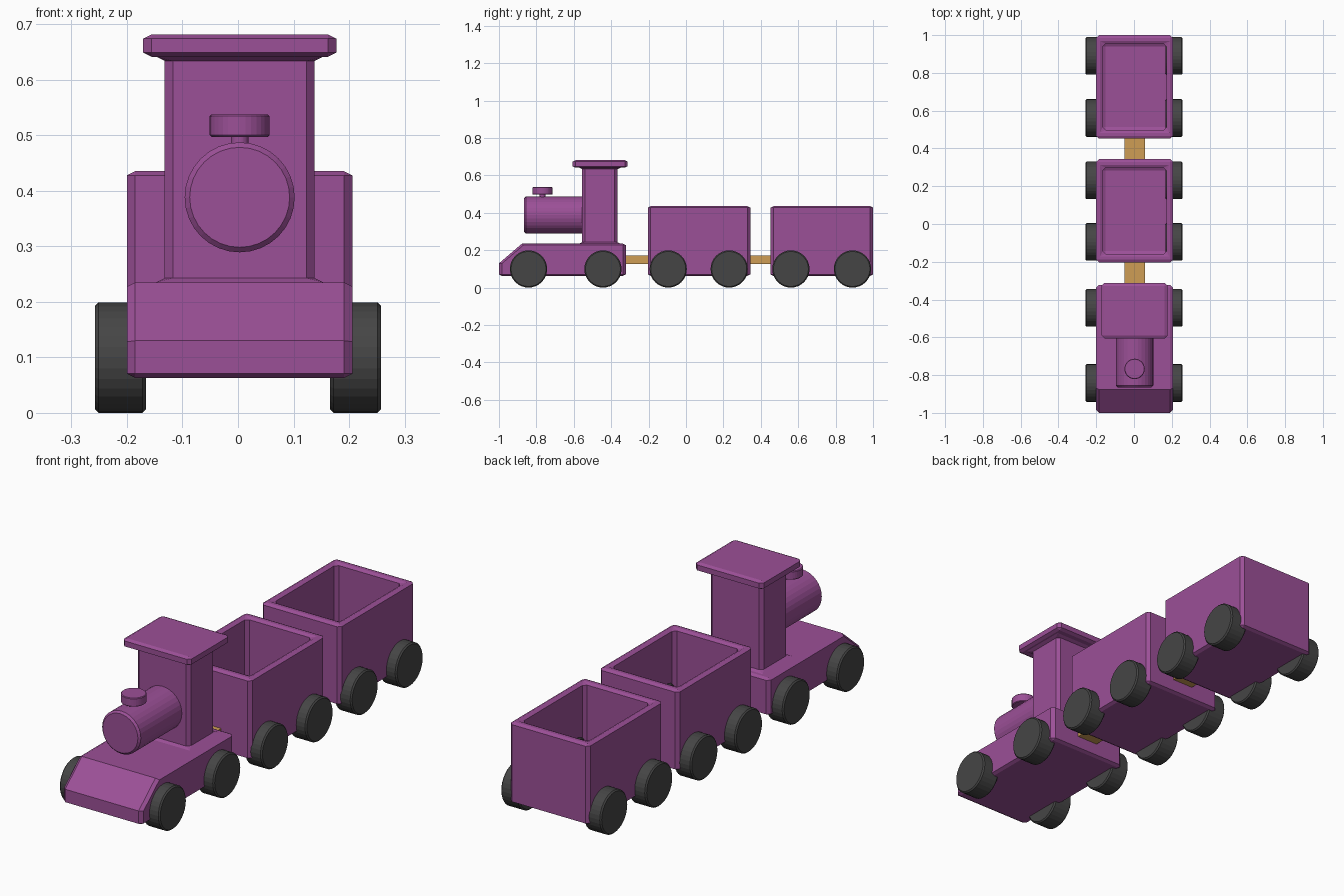
import bpy, bmesh, math
from mathutils import Matrix

if "Cube" in bpy.data.objects:
    bpy.data.objects.remove(bpy.data.objects["Cube"])

CX = 0.003  # bodies sit a hair off the wheel centre line


def material(name, rgb):
    m = bpy.data.materials.new(name)
    m.diffuse_color = (*rgb, 1)
    m.use_nodes = True
    m.node_tree.nodes["Principled BSDF"].inputs["Base Color"].default_value = m.diffuse_color
    return m


PURPLE = material("purple_paint", (0.33, 0.08, 0.31))
DARK = material("dark_rubber", (0.06, 0.06, 0.06))
WOOD = material("coupling_wood", (0.62, 0.34, 0.09))


def finish(name, bm, mat):
    bmesh.ops.recalc_face_normals(bm, faces=bm.faces)
    me = bpy.data.meshes.new(name)
    bm.to_mesh(me)
    bm.free()
    me.materials.append(mat)
    ob = bpy.data.objects.new(name, me)
    bpy.context.collection.objects.link(ob)
    return ob


def loft(name, rings, mat, bevel=0.0, keep_sharp=lambda e: False):
    """Stack rectangles (half_x, y0, y1, z), cap the ends, chamfer hard edges.
    Chamfers are half as tall as wide, so z is doubled while bevelling."""
    bm = bmesh.new()
    loops = [[bm.verts.new((CX + sx * hx, y, z * 2))
              for sx, y in ((-1, y0), (1, y0), (1, y1), (-1, y1))]
             for hx, y0, y1, z in rings]
    for a, b in zip(loops, loops[1:]):
        for i in range(4):
            j = (i + 1) % 4
            bm.faces.new((a[i], a[j], b[j], b[i]))
    bm.faces.new(loops[0][::-1])
    bm.faces.new(loops[-1])
    bmesh.ops.recalc_face_normals(bm, faces=bm.faces)
    if bevel:
        edges = [e for e in bm.edges
                 if e.calc_face_angle(0) > 0.3 and not keep_sharp(e)]
        bmesh.ops.bevel(bm, geom=edges, offset=bevel, offset_type='OFFSET',
                        segments=1, profile=0.5, affect='EDGES')
    bmesh.ops.scale(bm, vec=(1, 1, 0.5), verts=bm.verts)
    return finish(name, bm, mat)


def cylinder(name, centre, radius, depth, axis, mat, bevel=0.0, sides=32):
    bm = bmesh.new()
    bmesh.ops.create_cone(bm, cap_ends=True, segments=sides, radius1=radius,
                          radius2=radius, depth=depth)
    if bevel:
        rims = [e for e in bm.edges if e.calc_face_angle(0) > 1.2]
        bmesh.ops.bevel(bm, geom=rims, offset=bevel, segments=1,
                        profile=0.5, affect='EDGES')
    turn = {'X': Matrix.Rotation(math.pi / 2, 4, 'Y'),
            'Y': Matrix.Rotation(math.pi / 2, 4, 'X'),
            'Z': Matrix.Identity(4)}[axis]
    bmesh.ops.transform(bm, matrix=Matrix.Translation(centre) @ turn,
                        verts=bm.verts)
    return finish(name, bm, mat)


def slope_edge(e):
    a, b = e.verts
    return a.co.y < -0.8 and abs(a.co.y - b.co.y) < 1e-4 and min(a.co.z, b.co.z) > 0.2


# Engine: sloped base, cab and roof in one body
loft("engine_body", [
    (0.203, -1.0, -0.322, 0.063),
    (0.203, -1.0, -0.322, 0.130),
    (0.203, -0.877, -0.322, 0.235),
    (0.135, -0.556, -0.366, 0.235),
    (0.135, -0.556, -0.366, 0.641),
    (0.174, -0.606, -0.312, 0.641),
    (0.174, -0.606, -0.312, 0.681),
], PURPLE, 0.015, slope_edge)

# Boiler and chimney
cylinder("boiler", (CX, -0.70, 0.388), 0.099, 0.33, 'Y', PURPLE, 0.009)
cylinder("chimney_stem", (CX, -0.767, 0.49), 0.016, 0.06, 'Z', PURPLE)
cylinder("chimney_cap", (CX, -0.767, 0.517), 0.054, 0.04, 'Z', PURPLE, 0.003)

# Open wagons
for n, (y0, y1) in enumerate(((-0.204, 0.344), (0.452, 1.0)), 1):
    t = 0.046
    loft(f"wagon_{n}", [
        (0.203, y0, y1, 0.063),
        (0.203, y0, y1, 0.435),
        (0.169, y0 + t, y1 - t, 0.435),
        (0.169, y0 + t, y1 - t, 0.095),
    ], PURPLE, 0.015)

# Couplings
for n, (y0, y1) in enumerate(((-0.335, -0.19), (0.33, 0.465)), 1):
    loft(f"coupling_{n}", [(0.054, y0, y1, 0.127), (0.054, y0, y1, 0.172)], WOOD)

# Wheels
for n, y in enumerate((-0.842, -0.444, -0.095, 0.231, 0.561, 0.89), 1):
    for side, s in (("left", -1), ("right", 1)):
        cylinder(f"wheel_{n}_{side}", (s * 0.2115, y, 0.0995), 0.0995, 0.091,
                 'X', DARK, 0.006)
